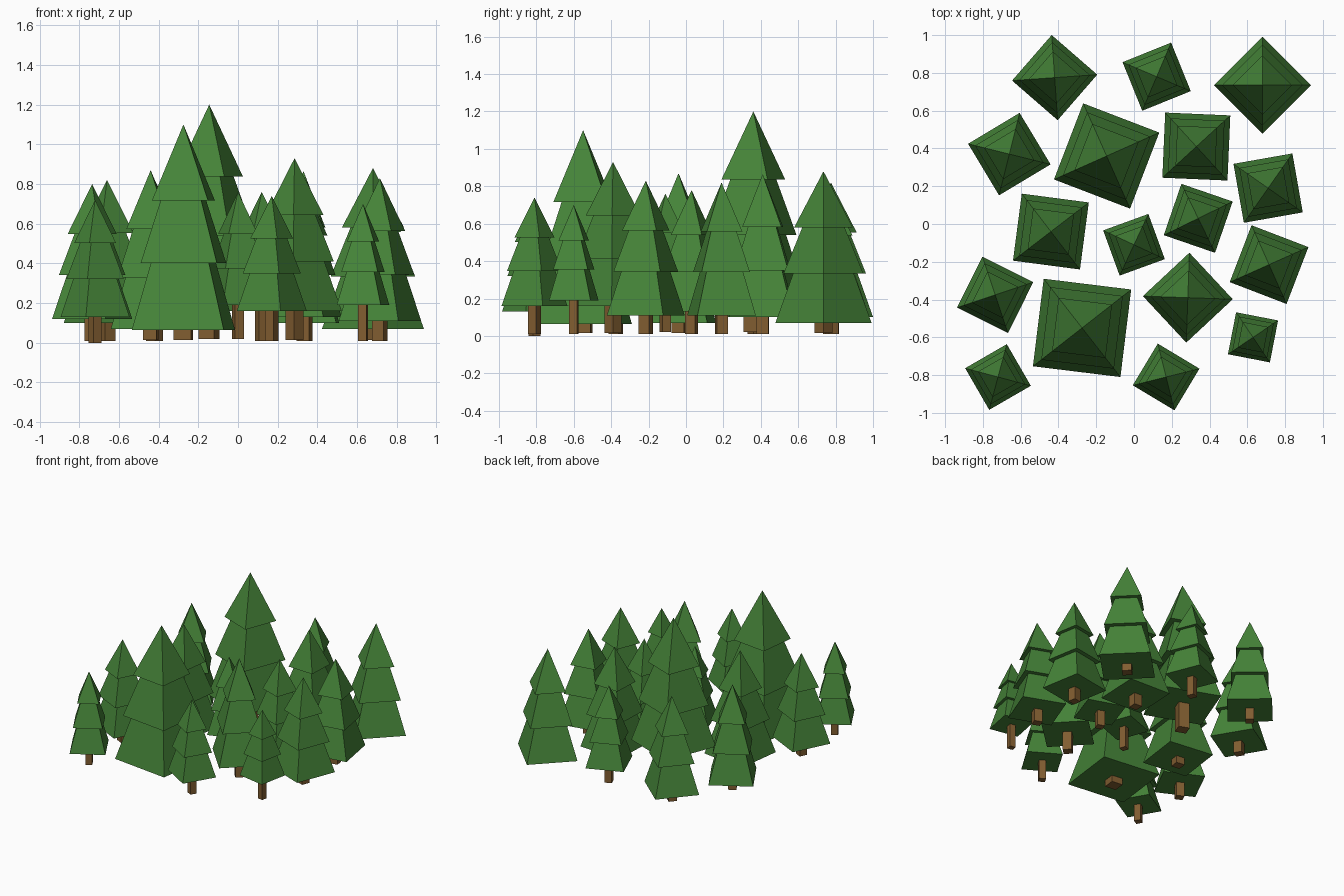
import bpy, bmesh
from math import radians
from mathutils import Matrix

if "Cube" in bpy.data.objects:
    bpy.data.objects.remove(bpy.data.objects["Cube"])


def material(name, color):
    m = bpy.data.materials.new(name)
    m.diffuse_color = color
    m.use_nodes = True
    m.node_tree.nodes["Principled BSDF"].inputs["Base Color"].default_value = m.diffuse_color
    return m


GREEN = material("needles", (0.06, 0.23, 0.04, 1))
BROWN = material("bark", (0.22, 0.11, 0.03, 1))


def build(name, sections, x, y, angle, mat):
    """Stack of four-sided frustums (z0, z1, r0, r1) in one object."""
    bm = bmesh.new()
    for z0, z1, r0, r1 in sections:
        place = (Matrix.Translation((x, y, (z0 + z1) / 2))
                 @ Matrix.Rotation(radians(angle), 4, 'Z'))
        bmesh.ops.create_cone(bm, cap_ends=True, segments=4, radius1=r0,
                              radius2=r1, depth=z1 - z0, matrix=place)
    bmesh.ops.remove_doubles(bm, verts=bm.verts, dist=0.0001)
    bmesh.ops.recalc_face_normals(bm, faces=bm.faces)
    me = bpy.data.meshes.new(name)
    bm.to_mesh(me)
    bm.free()
    me.materials.append(mat)
    bpy.context.collection.objects.link(bpy.data.objects.new(name, me))


def tree(i, x, y, r, angle, foot, top, ground):
    c = top - foot
    # three overlapping foliage tiers
    tiers = [(foot, foot + 0.37 * c, r, 0.58 * r),
             (foot + 0.325 * c, foot + 0.67 * c, 0.83 * r, 0.39 * r),
             (foot + 0.63 * c, top, 0.61 * r, 0)]
    build(f"foliage_{i}", tiers, x, y, angle, GREEN)
    # square trunk
    build(f"trunk_{i}", [(ground, foot + 0.05, 0.19 * r, 0.19 * r)],
          x, y, angle, BROWN)


# x, y, corner radius, rotation, foliage foot, top, trunk bottom
TREES = [
    (-.42, .775, .226, 94, .10, .82, .01),
    (.12, .78, .196, 67, .16, .76, .01),
    (.68, .735, .257, 90, .07, .88, .015),
    (-.66, .37, .225, 76, .10, .82, .01),
    (-.145, .36, .305, 114, .22, 1.20, .02),
    (.33, .41, .244, 42.5, .10, .865, .01),
    (.71, .19, .224, 55, .11, .82, .01),
    (-.44, -.04, .253, 37.5, .07, .87, .015),
    (0, -.11, .18, 65, .19, .76, .02),
    (.34, .03, .203, 116, .13, .78, .01),
    (.715, -.215, .228, 24, .11, .83, .01),
    (-.735, -.375, .213, 18.5, .12, .80, .01),
    (-.275, -.55, .33, 38, .065, 1.10, .015),
    (.285, -.39, .238, 88, .16, .93, .015),
    (.63, -.60, .16, 34, .19, .70, .01),
    (-.72, -.81, .18, 75, .13, .72, 0),
    (.17, -.81, .182, 14, .16, .74, .01),
]
for i, t in enumerate(TREES):
    tree(i, *t)
